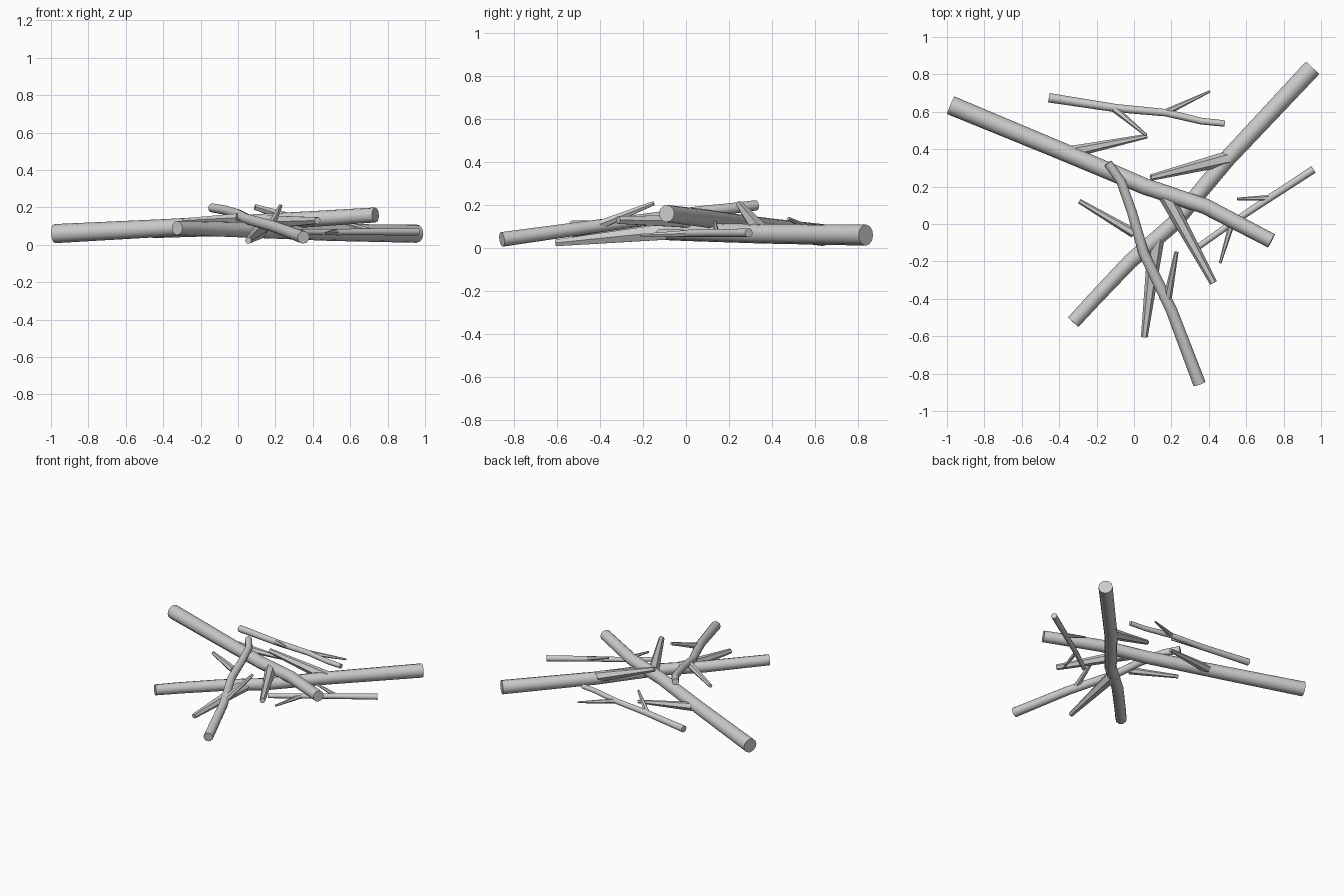
import bpy, bmesh, math
from mathutils import Vector

if "Cube" in bpy.data.objects:
    bpy.data.objects.remove(bpy.data.objects["Cube"])


def tube(name, points, r0, r1, sides):
    """Tapered branch swept along a polyline, with flat sawn ends."""
    pts = [Vector(p) for p in points]
    run = [0.0]
    for a, b in zip(pts, pts[1:]):
        run.append(run[-1] + (b - a).length)
    bm = bmesh.new()
    rings = []
    for i, p in enumerate(pts):
        t = (pts[min(i + 1, len(pts) - 1)] - pts[max(i - 1, 0)]).normalized()
        side = t.cross(Vector((0, 0, 1))).normalized()
        up = side.cross(t)
        r = r0 + (r1 - r0) * run[i] / run[-1]
        rings.append([bm.verts.new(p + r * (math.cos(a) * side + math.sin(a) * up))
                      for a in (2 * math.pi * k / sides for k in range(sides))])
    for lo, hi in zip(rings, rings[1:]):
        for k in range(sides):
            n = (k + 1) % sides
            bm.faces.new((lo[k], lo[n], hi[n], hi[k]))
    bm.faces.new(rings[0][::-1])
    bm.faces.new(rings[-1])
    bmesh.ops.recalc_face_normals(bm, faces=bm.faces)
    me = bpy.data.meshes.new(name)
    bm.to_mesh(me)
    bm.free()
    ob = bpy.data.objects.new(name, me)
    bpy.context.collection.objects.link(ob)
    bpy.context.view_layer.objects.active = ob
    ob.select_set(True)
    bpy.ops.object.shade_smooth_by_angle(angle=math.radians(40))
    ob.select_set(False)


# Three main sticks crossing in the middle
tube("stick_left", [(-.98, .635, .06), (-.4, .395, .09), (.06, .2, .118),
                    (.38, .095, .137), (.735, -.09, .16)], .051, .04, 12)
tube("stick_right", [(.955, .835, .06), (.5, .35, .066), (.21, 0, .075),
                     (-.02, -.2, .082), (-.21, -.4, .088), (-.325, -.525, .09)], .049, .038, 12)
tube("stick_front", [(.35, -.855, .04), (.2, -.46, .095), (.05, -.15, .137),
                     (-.01, .06, .168), (-.07, .23, .186), (-.14, .325, .198)], .034, .024, 12)

# Two thin twigs lying at the sides
tube("twig_back", [(-.455, .675, .06), (-.1, .62, .068), (.17, .595, .075),
                   (.36, .55, .078), (.485, .537, .08)], .025, .017, 10)
tube("twig_right", [(.96, .292, .07), (.7, .122, .07), (.53, .01, .068),
                    (.34, -.125, .07)], .021, .016, 10)

# Broken-off side stubs: base, tip, base radius, tip radius
stubs = [
    ("stick_left_stub_front", (.17, .15, .122), (.425, -.315, .13), .04, .02),
    ("stick_left_stub_back", (-.36, .38, .09), (.07, .47, .05), .034, .012),
    ("stick_right_stub_up", (.5, .35, .075), (.09, .248, .203), .04, .017),
    ("stick_right_stub_down", (.12, -.07, .078), (.055, -.605, .024), .044, .018),
    ("stick_front_stub_up", (.175, -.42, .1), (.227, -.15, .208), .024, .011),
    ("stick_front_stub_left", (.0, -.05, .145), (-.292, .122, .13), .026, .013),
    ("twig_back_stub_right", (.17, .597, .075), (.408, .71, .045), .018, .006),
    ("twig_back_stub_front", (-.11, .62, .068), (.065, .475, .137), .02, .008),
    ("twig_right_stub_left", (.73, .14, .07), (.552, .134, .122), .016, .007),
    ("twig_right_stub_front", (.525, .01, .068), (.46, -.21, .06), .017, .007),
]
for name, base, tip, r0, r1 in stubs:
    tube(name, [base, tip], r0, r1, 6)
